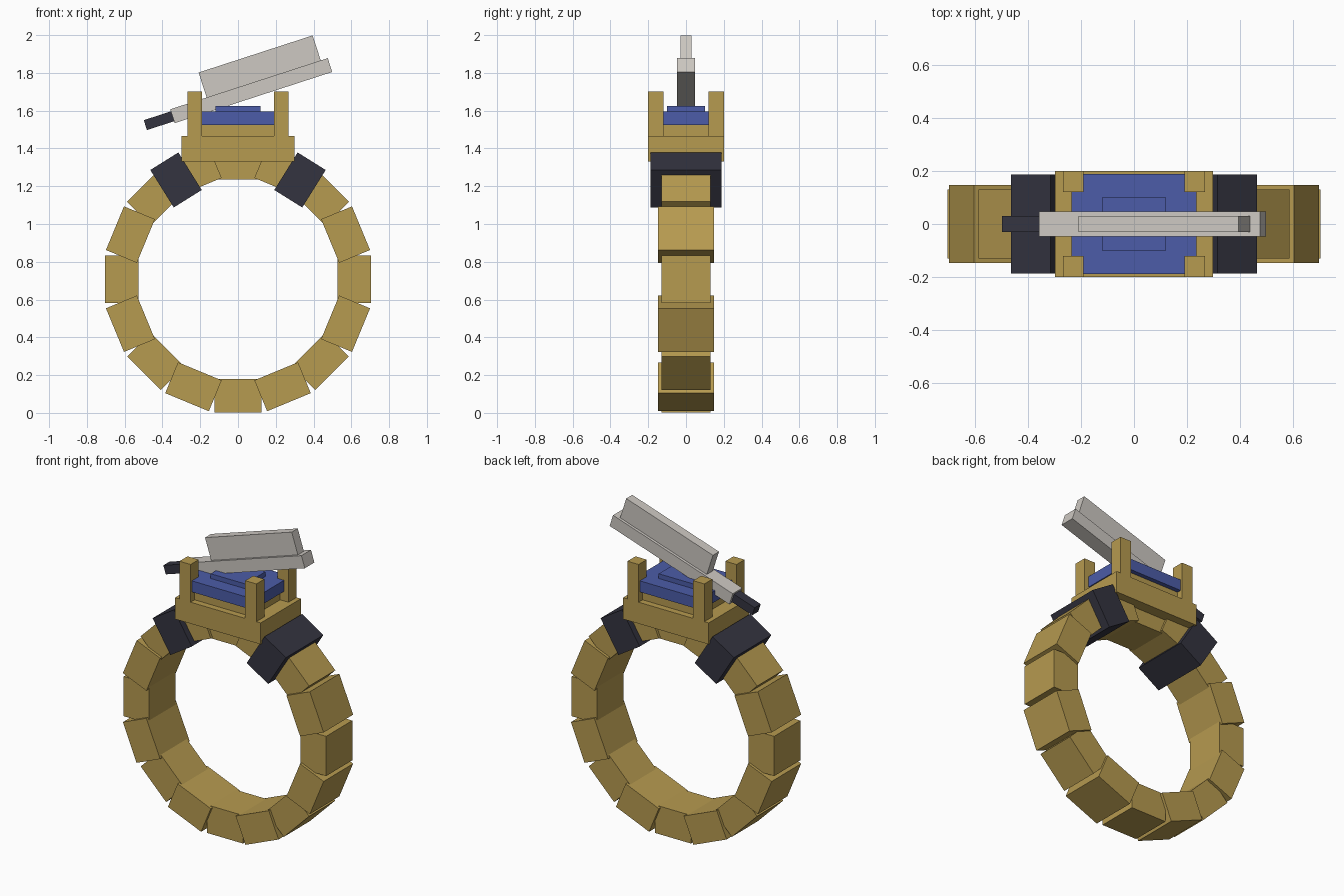
import bpy
import math
from mathutils import Matrix, Vector

cube = bpy.data.objects.get("Cube")
if cube:
    bpy.data.objects.remove(cube, do_unlink=True)


def material(name, rgb):
    m = bpy.data.materials.new(name)
    m.use_nodes = True
    colour = (*rgb, 1.0)
    m.diffuse_color = colour
    bsdf = next(n for n in m.node_tree.nodes if n.type == 'BSDF_PRINCIPLED')
    bsdf.inputs["Base Color"].default_value = colour
    return m


GOLD = material("gold", (0.47, 0.325, 0.08))
DARK = material("dark_slate", (0.034, 0.034, 0.051))
BLUE = material("blue", (0.072, 0.107, 0.392))
GREY = material("pale_grey", (0.61, 0.58, 0.54))


def box(name, centre, size, mat, tilt=0.0):
    """Box turned by tilt (degrees) in the xz plane, counter-clockwise from the front."""
    bpy.ops.mesh.primitive_cube_add(size=1)
    ob = bpy.context.object
    ob.name = name
    ob.data.transform(Matrix.Diagonal((*size, 1.0)))
    ob.location = Vector(centre)
    ob.rotation_euler = (0, -math.radians(tilt), 0)
    ob.data.materials.append(mat)
    return ob


RING_Z = 0.708


def on_ring(radius, degrees):
    a = math.radians(degrees)
    return (radius * math.cos(a), 0, RING_Z + radius * math.sin(a))


# Band: sixteen blocks, alternating in depth
for i in range(16):
    angle = i * 22.5
    depth = 0.26 if i % 2 == 0 else 0.294
    box(f"band_block_{i + 1}", on_ring(0.6165, angle), (0.177, depth, 0.25), GOLD, angle)

# Dark shoulder clasps
for side, angle in (("left", 58), ("right", 122)):
    box(f"{side}_clasp", on_ring(0.619, angle), (0.234, 0.374, 0.175), DARK, angle)

# Setting: base, pedestal and four corner prongs
box("setting_base", (0, 0, 1.3975), (0.596, 0.4, 0.135), GOLD)
box("gem_pedestal", (0, 0, 1.495), (0.42, 0.32, 0.065), GOLD)
for sx, side in ((1, "left"), (-1, "right")):
    for sy, end in ((-1, "front"), (1, "back")):
        box(f"{end}_{side}_prong", (sx * 0.229, sy * 0.16, 1.57),
            (0.078, 0.08, 0.265), GOLD)

# Stepped gem
box("gem_slab", (0, 0, 1.56), (0.474, 0.376, 0.07), BLUE)
box("gem_table", (0, 0, 1.61), (0.24, 0.2, 0.03), BLUE)

# Tilted cleaver lying over the gem
box("blade_spine", (0.070, 0, 1.706), (0.877, 0.095, 0.077), GREY, 18)
box("blade_plate", (0.115, 0, 1.833), (0.635, 0.06, 0.141), GREY, 18)
box("blade_handle", (-0.412, 0, 1.549), (0.165, 0.06, 0.055), DARK, 18)
